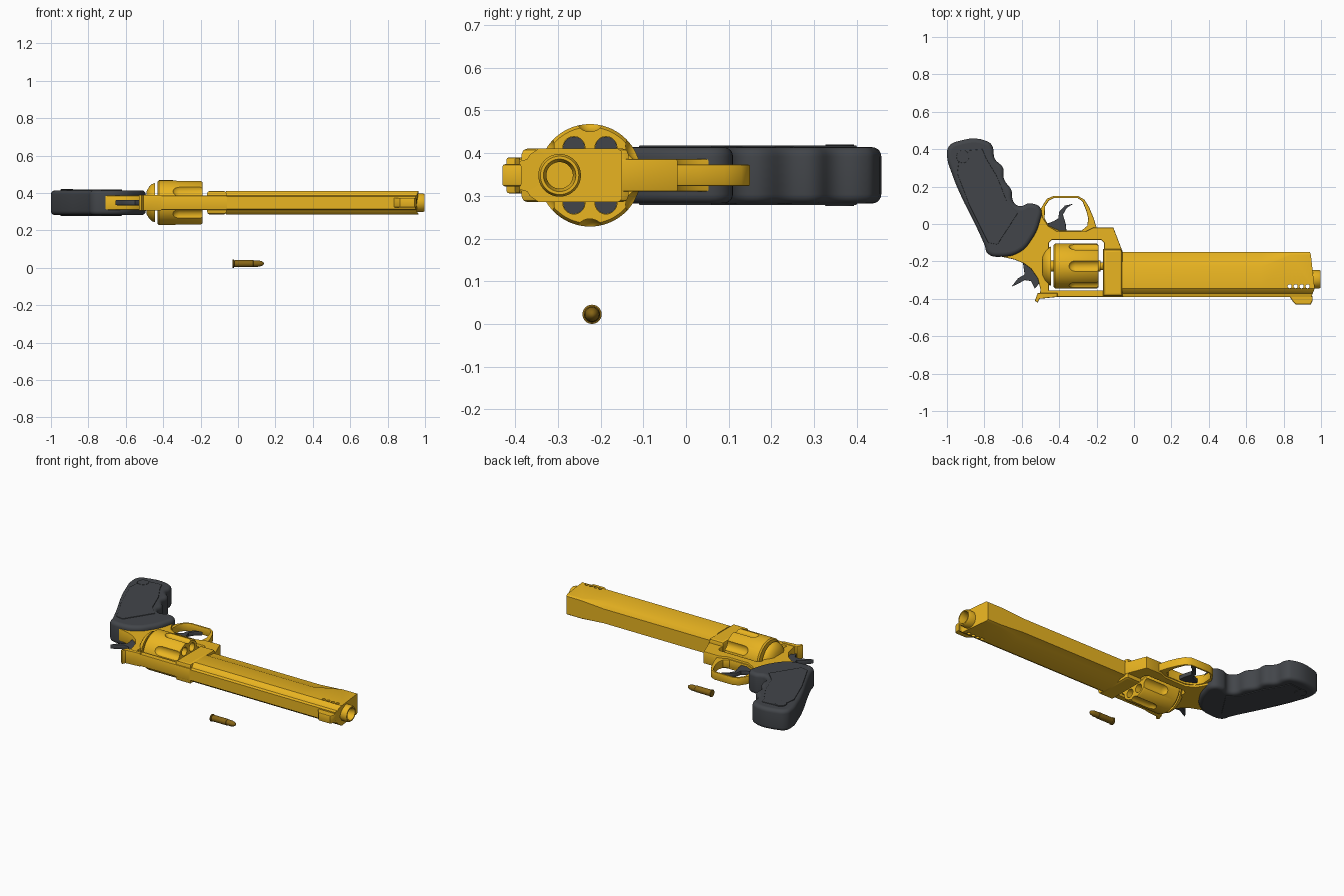
import bpy, bmesh
from math import cos, sin, pi, radians

if "Cube" in bpy.data.objects:
    bpy.data.objects.remove(bpy.data.objects["Cube"])

Z = 0.348      # mid-plane of the weapon lying on its side
BORE_Y = -0.296
CYL_Y = -0.225


def material(name, rgb):
    m = bpy.data.materials.new(name)
    m.diffuse_color = (*rgb, 1)
    m.use_nodes = True
    m.node_tree.nodes["Principled BSDF"].inputs["Base Color"].default_value = m.diffuse_color
    return m


GOLD = material("gold", (0.82, 0.46, 0.015))
DARK = material("dark_rubber", (0.055, 0.06, 0.068))
BRASS = material("dark_brass", (0.24, 0.13, 0.008))


def finish(ob, mat, angle=35):
    bpy.ops.object.select_all(action='DESELECT')
    ob.select_set(True)
    bpy.context.view_layer.objects.active = ob
    ob.data.materials.clear()
    ob.data.materials.append(mat)
    bpy.ops.object.shade_smooth_by_angle(angle=radians(angle))
    return ob


def mesh_object(name, bm, mat):
    bmesh.ops.recalc_face_normals(bm, faces=bm.faces[:])
    me = bpy.data.meshes.new(name)
    bm.to_mesh(me)
    bm.free()
    ob = bpy.data.objects.new(name, me)
    bpy.context.collection.objects.link(ob)
    return finish(ob, mat)


def plate(name, outlines, half, mat, bevel=0.004, smooth=False, z=Z, res=1):
    """Outline(s) in x,y extruded in z; later outlines become holes."""
    cu = bpy.data.curves.new(name, 'CURVE')
    cu.dimensions, cu.fill_mode = '2D', 'BOTH'
    cu.extrude, cu.bevel_depth, cu.offset = half - bevel, bevel, -bevel
    cu.bevel_resolution, cu.resolution_u = res, 5
    for pts in outlines:
        sp = cu.splines.new('BEZIER' if smooth else 'POLY')
        target = sp.bezier_points if smooth else sp.points
        target.add(len(pts) - 1)
        for p, (x, y) in zip(target, pts):
            if smooth:
                p.co = (x, y, 0)
                p.handle_left_type = p.handle_right_type = 'AUTO'
            else:
                p.co = (x, y, 0, 1)
        sp.use_cyclic_u = True
    ob = bpy.data.objects.new(name, cu)
    bpy.context.collection.objects.link(ob)
    ob.location.z = z
    bpy.ops.object.select_all(action='DESELECT')
    ob.select_set(True)
    bpy.context.view_layer.objects.active = ob
    bpy.ops.object.convert(target='MESH')
    return finish(bpy.context.object, mat)


def skin(bm, rings, closed=False):
    """Join rings of points with quads, capping the ends unless closed."""
    vs = [[bm.verts.new(p) for p in r] for r in rings]
    n = len(vs[0])
    for a, b in zip(vs, vs[1:] + (vs[:1] if closed else [])):
        for i in range(n):
            bm.faces.new((a[i], a[(i + 1) % n], b[(i + 1) % n], b[i]))
    if not closed:
        bm.faces.new(vs[0][::-1])
        bm.faces.new(vs[-1])


def turn(bm, prof, y, z, n=32, closed=False):
    """Revolve (x, radius) points about an axis parallel to x."""
    skin(bm, [[(x, y + r * cos(2 * pi * i / n), z + r * sin(2 * pi * i / n))
               for i in range(n)] for x, r in prof], closed)


def lathe(name, prof, y, z, mat, n=32, closed=False):
    bm = bmesh.new()
    turn(bm, prof, y, z, n, closed)
    return mesh_object(name, bm, mat)


def cut(ob, bm):
    cutter = mesh_object("cutter", bm, GOLD)
    cutter.hide_render = True
    mod = ob.modifiers.new("cut", 'BOOLEAN')
    mod.object, mod.operation, mod.solver = cutter, 'DIFFERENCE', 'EXACT'
    bpy.context.view_layer.objects.active = ob
    bpy.ops.object.modifier_apply(modifier=mod.name)
    bpy.data.objects.remove(cutter)
    finish(ob, GOLD)


# Frame with cylinder window
plate("frame", [
    [(-0.73, -0.17), (-0.64, -0.19), (-0.59, -0.21), (-0.55, -0.24), (-0.515, -0.29),
     (-0.50, -0.35), (-0.505, -0.39), (-0.06, -0.39), (-0.06, -0.15), (-0.11, -0.02),
     (-0.22, -0.02), (-0.26, -0.04), (-0.41, -0.04), (-0.46, -0.01), (-0.485, 0.03),
     (-0.50, 0.07), (-0.60, 0.0), (-0.70, -0.12)],
    [(-0.455, -0.10), (-0.44, -0.085), (-0.175, -0.085), (-0.16, -0.10),
     (-0.16, -0.355), (-0.455, -0.355)]], 0.038, GOLD)
plate("frame_front_block", [[(-0.165, -0.385), (-0.062, -0.385), (-0.062, -0.15),
                             (-0.07, -0.135), (-0.165, -0.135)]], 0.063, GOLD, 0.014)

# Trigger guard
plate("trigger_guard", [
    [(-0.12, -0.03), (-0.20, -0.02), (-0.215, 0.03), (-0.24, 0.09), (-0.265, 0.13),
     (-0.30, 0.15), (-0.43, 0.15), (-0.465, 0.135), (-0.488, 0.10), (-0.52, 0.04),
     (-0.48, -0.06), (-0.2, -0.06)],
    [(-0.475, 0.095), (-0.455, 0.125), (-0.43, 0.138), (-0.30, 0.138), (-0.275, 0.12),
     (-0.255, 0.07), (-0.245, 0.03), (-0.25, -0.01), (-0.28, -0.035), (-0.40, -0.035),
     (-0.455, -0.01), (-0.478, 0.03)]], 0.025, GOLD)

# Trigger and hammer
plate("trigger", [[(-0.47, 0.0), (-0.43, 0.015), (-0.405, 0.03), (-0.40, 0.065),
                   (-0.37, 0.098), (-0.325, 0.108), (-0.36, 0.085), (-0.38, 0.05),
                   (-0.365, 0.0), (-0.36, -0.05), (-0.45, -0.05)]], 0.013, DARK, 0.003)
plate("hammer", [[(-0.655, -0.335), (-0.62, -0.29), (-0.585, -0.27), (-0.595, -0.2),
                  (-0.51, -0.22), (-0.50, -0.31), (-0.53, -0.345), (-0.55, -0.305),
                  (-0.585, -0.30), (-0.62, -0.32)]], 0.014, DARK, 0.003)

# Grip with finger grooves, side panels and round caps
plate("grip", [[(-1.0, 0.37), (-0.99, 0.415), (-0.95, 0.44), (-0.78, 0.44), (-0.755, 0.41),
                (-0.745, 0.35), (-0.70, 0.30), (-0.695, 0.24), (-0.655, 0.18),
                (-0.645, 0.12), (-0.61, 0.095), (-0.56, 0.11), (-0.50, 0.085),
                (-0.505, 0.01), (-0.545, -0.08), (-0.61, -0.15), (-0.71, -0.175),
                (-0.78, -0.16), (-0.80, -0.11), (-0.85, 0.0), (-0.92, 0.14),
                (-0.97, 0.26)]], 0.066, DARK, 0.022, True, res=4)
for side, s in (("upper", 1), ("lower", -1)):
    plate("grip_panel_" + side, [[(-0.93, 0.39), (-0.81, 0.40), (-0.79, 0.35),
          (-0.73, 0.25), (-0.68, 0.12), (-0.62, 0.06), (-0.73, -0.11), (-0.78, -0.10),
          (-0.88, 0.10), (-0.945, 0.27)]], 0.005, DARK, 0.003, z=Z + s * 0.065)
    plate("grip_cap_" + side, [[(-0.915 + 0.034 * cos(a * pi / 12),
          0.36 + 0.034 * sin(a * pi / 12)) for a in range(24)]],
          0.006, DARK, 0.002, z=Z + s * 0.066)

# Fluted cylinder with six chambers
drum = lathe("cylinder", [(-0.43, 0.112), (-0.422, 0.12), (-0.2, 0.12), (-0.19, 0.113)],
             CYL_Y, Z, GOLD, 72)
bm = bmesh.new()
for k in range(6):
    a, b = k * pi / 3, k * pi / 3 + pi / 6
    turn(bm, [(-0.415, 0.026), (-0.15, 0.026)],
         CYL_Y + 0.075 * cos(a), Z + 0.075 * sin(a), 20)
    turn(bm, [(-0.352, 0.008), (-0.345, 0.021), (-0.332, 0.031), (-0.315, 0.035), (-0.15, 0.035)],
         CYL_Y + 0.137 * cos(b), Z + 0.137 * sin(b), 28)
cut(drum, bm)
for k in range(6):
    a = k * pi / 3
    lathe("chamber_lining_%d" % k, [(-0.416, 0.0255), (-0.4, 0.0255)],
          CYL_Y + 0.075 * cos(a), Z + 0.075 * sin(a), DARK, 20)
lathe("cylinder_axle", [(-0.46, 0.03), (-0.18, 0.03), (-0.18, 0.02), (-0.14, 0.02)],
      CYL_Y, Z, GOLD, 24)
lathe("recoil_shield", [(-0.49, 0.06), (-0.475, 0.085), (-0.46, 0.1), (-0.445, 0.104)],
      CYL_Y, Z, GOLD, 48)

# Barrel shroud: lofted section, lower chamfer fading out toward the muzzle
rib = [(-0.39, 0.033), (-0.372, 0.038), (-0.366, 0.048), (-0.345, 0.063)]
rear = rib + [(-0.23, 0.063), (-0.20, 0.05), (-0.15, 0.045)]
front = rib + [(-0.165, 0.063), (-0.158, 0.062), (-0.15, 0.056)]


def front_x(y):
    return 0.98 - max(0, y + 0.26) * 0.36 - max(0, -0.31 - y) * 0.4


rings = []
for x, sec in ((-0.065, rear), (0.68, rear), (0.84, front), (None, front)):
    loop = [(y, h) for y, h in sec] + [(y, -h) for y, h in reversed(sec)]
    rings.append([(front_x(y) if x is None else x, y, Z + h) for y, h in loop])
bm = bmesh.new()
skin(bm, rings)
barrel = mesh_object("barrel_shroud", bm, GOLD)
bm = bmesh.new()
turn(bm, [(0.1, 0.032), (1.1, 0.032)], BORE_Y, Z, 32)
cut(barrel, bm)
bm = bmesh.new()
for k in range(4):      # muzzle vents
    px = 0.832 + 0.032 * k
    skin(bm, [[(px + 0.011 * cos(i * pi / 6), -0.333 + 0.011 * sin(i * pi / 6), z)
               for i in range(12)] for z in (Z - 0.1, Z + 0.1)])
cut(barrel, bm)
lathe("muzzle", [(0.95, 0.05), (0.988, 0.05), (0.998, 0.045), (0.998, 0.038),
                 (0.97, 0.031), (0.95, 0.031)], BORE_Y, Z, GOLD, 40, True)

# Sights
plate("front_sight", [[(0.83, -0.385), (0.85, -0.415), (0.865, -0.43), (0.945, -0.43),
                       (0.955, -0.41), (0.955, -0.385)]], 0.026, GOLD, 0.006)
plate("rear_sight", [[(-0.53, -0.41), (-0.515, -0.42), (-0.505, -0.40), (-0.41, -0.39),
                      (-0.41, -0.37), (-0.515, -0.37)]], 0.042, GOLD, 0.004)

# Loose cartridge
lathe("cartridge", [(-0.03, 0.021), (-0.028, 0.0225), (-0.022, 0.0225), (-0.02, 0.017),
                    (-0.014, 0.019), (0.08, 0.019), (0.082, 0.0175), (0.11, 0.017),
                    (0.127, 0.013), (0.136, 0.007), (0.138, 0.002)],
      -0.22, 0.0225, BRASS, 28)
